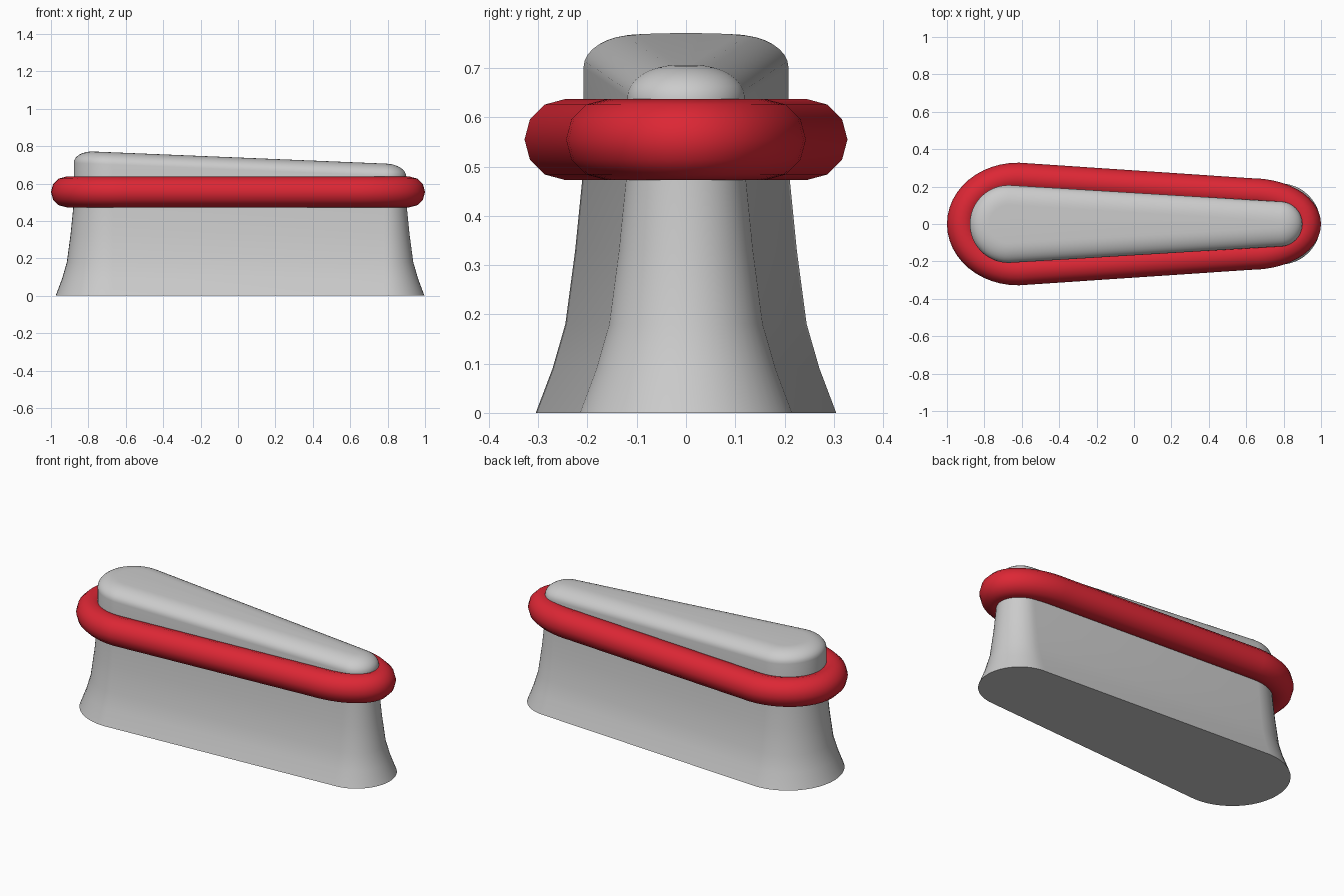
import bpy
import bmesh
from math import sin, cos, pi
from mathutils import Vector

if "Cube" in bpy.data.objects:
    bpy.data.objects.remove(bpy.data.objects["Cube"])

STEPS = 24


def outline(xl, rxl, ryl, xr, rxr, ryr):
    """Tapered, round-ended loop: elliptical cap at each end, straight sides."""
    pts = []
    for i in range(STEPS + 1):
        a = -pi / 2 + pi * i / STEPS
        pts.append(Vector((xr + rxr * cos(a), ryr * sin(a), 0)))
    for i in range(STEPS + 1):
        a = pi / 2 + pi * i / STEPS
        pts.append(Vector((xl + rxl * cos(a), ryl * sin(a), 0)))
    return pts


def loft(name, rings, closed=False):
    """Bridge equal-length loops; cap the ends unless closed on itself."""
    bm = bmesh.new()
    loops = [[bm.verts.new(p) for p in ring] for ring in rings]
    n = len(loops[0])
    pairs = list(zip(loops, loops[1:]))
    if closed:
        pairs.append((loops[-1], loops[0]))
    else:
        bm.faces.new(loops[0][::-1])
        bm.faces.new(loops[-1])
    for a, b in pairs:
        for i in range(n):
            j = (i + 1) % n
            bm.faces.new((a[i], a[j], b[j], b[i]))
    bmesh.ops.recalc_face_normals(bm, faces=bm.faces[:])
    mesh = bpy.data.meshes.new(name)
    bm.to_mesh(mesh)
    bm.free()
    obj = bpy.data.objects.new(name, mesh)
    bpy.context.collection.objects.link(obj)
    bpy.ops.object.select_all(action='DESELECT')
    obj.select_set(True)
    bpy.context.view_layer.objects.active = obj
    bpy.ops.object.shade_smooth_by_angle(angle=0.7)
    return obj


def body_outline(grow):
    return outline(-0.67, 0.208 + grow, 0.208 + grow,
                   0.78, 0.12 + grow, 0.12 + grow)


# Body: flared foot, tall neck, rounded sloping top
rings = []
for z, grow in [(0, 0.097), (0.09, 0.063), (0.18, 0.037), (0.33, 0.017), (0.47, 0.003), (0.56, 0)]:
    rings.append([Vector((p.x, p.y, z)) for p in body_outline(grow)])
for i in range(9):
    a = pi / 2 * i / 8
    drop = 0.065 * (1 - sin(a))
    rings.append([Vector((p.x, p.y, 0.739 - 0.0414 * p.x - drop))
                  for p in body_outline(-0.105 * (1 - cos(a)))])
loft("body", rings)

# Red band: twelve-sided tube swept around the neck
path = outline(-0.62, 0.298, 0.246, 0.62, 0.298, 0.163)
R = 0.082
tube = []
for i, p in enumerate(path):
    t = (path[(i + 1) % len(path)] - path[i - 1]).normalized()
    out = Vector((t.y, -t.x, 0))
    tube.append([p + out * (R * cos(k * pi / 6))
                 + Vector((0, 0, 0.555 + R * sin(k * pi / 6))) for k in range(12)])
band = loft("band", tube, closed=True)
red = bpy.data.materials.new("red")
red.diffuse_color = (0.72, 0.02, 0.035, 1)
red.use_nodes = True
red.node_tree.nodes["Principled BSDF"].inputs["Base Color"].default_value = red.diffuse_color
band.data.materials.append(red)
